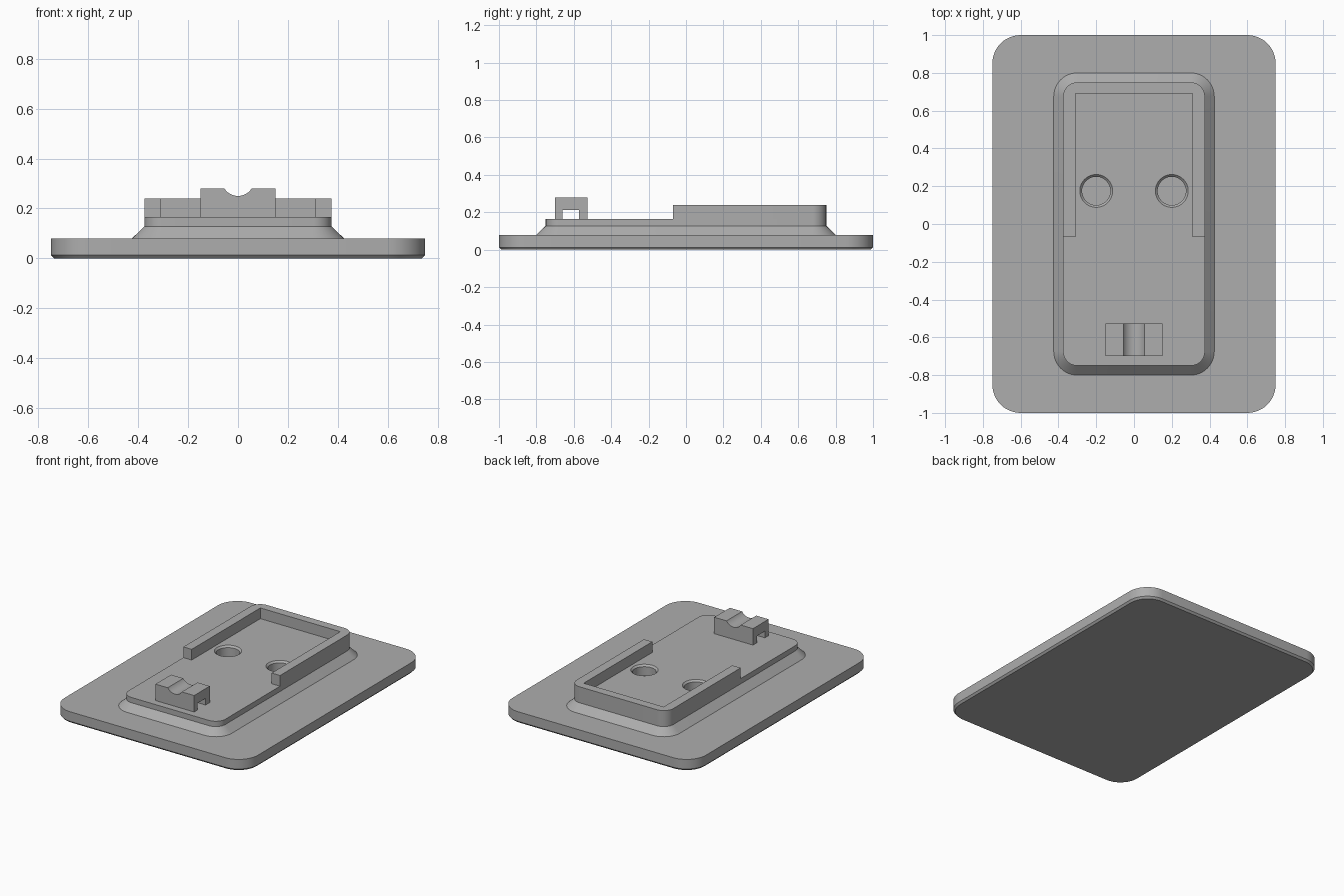
import bpy, bmesh
from math import sin, cos, pi

cube = bpy.data.objects.get("Cube")
if cube:
    bpy.data.objects.remove(cube, do_unlink=True)

grey = bpy.data.materials.new("plain grey")
grey.use_nodes = True
colour = (0.42, 0.42, 0.42, 1)
grey.diffuse_color = colour
grey.node_tree.nodes["Principled BSDF"].inputs["Base Color"].default_value = colour


def arc(cx, cy, r, start, end, steps=12):
    """Points on an arc, with angles in quarter turns."""
    angles = [(start + (end - start) * i / steps) * pi / 2 for i in range(steps + 1)]
    return [(cx + r * cos(a), cy + r * sin(a)) for a in angles]


def rounded(w, d, r):
    """Rounded rectangle outline from half width, half depth and radius."""
    pts = []
    for q, (sx, sy) in enumerate([(1, 1), (-1, 1), (-1, -1), (1, -1)]):
        pts += arc(sx * (w - r), sy * (d - r), r, q, q + 1)
    return pts


def loft(name, levels):
    """Closed solid through matching rings of 3D points."""
    bm = bmesh.new()
    rings = [[bm.verts.new(p) for p in ring] for ring in levels]
    n = len(rings[0])
    for a, b in zip(rings, rings[1:]):
        for i in range(n):
            j = (i + 1) % n
            bm.faces.new((a[i], a[j], b[j], b[i]))
    bm.faces.new(rings[0][::-1])
    bm.faces.new(rings[-1])
    bmesh.ops.recalc_face_normals(bm, faces=bm.faces)
    mesh = bpy.data.meshes.new(name)
    bm.to_mesh(mesh)
    bm.free()
    mesh.materials.append(grey)
    obj = bpy.data.objects.new(name, mesh)
    bpy.context.collection.objects.link(obj)
    return obj


def flat(outline, z):
    return [(x, y, z) for x, y in outline]


def activate(obj):
    bpy.ops.object.select_all(action="DESELECT")
    obj.select_set(True)
    bpy.context.view_layer.objects.active = obj


def cut(obj, cutter):
    mod = obj.modifiers.new("cut", "BOOLEAN")
    mod.operation = "DIFFERENCE"
    mod.solver = "EXACT"
    mod.object = cutter
    activate(obj)
    bpy.ops.object.modifier_apply(modifier=mod.name)
    bpy.data.objects.remove(cutter, do_unlink=True)


# Base plate with a chamfered lower edge
base = loft("base_plate", [
    flat(rounded(0.738, 0.988, 0.138), 0),
    flat(rounded(0.75, 1, 0.15), 0.013),
    flat(rounded(0.75, 1, 0.15), 0.08)])

# Raised platform with a sloping skirt
platform = loft("platform", [
    flat(rounded(0.425, 0.8, 0.125), 0.08),
    flat(rounded(0.375, 0.75, 0.075), 0.128),
    flat(rounded(0.375, 0.75, 0.075), 0.165)])

# Two blind holes with bevelled rims
for x in (-0.2, 0.2):
    sections = [(0.075, 0.09), (0.075, 0.153), (0.087, 0.165), (0.087, 0.2)]
    cut(platform, loft("hole_cutter", [
        flat(arc(x, 0.175, r, 0, 4, 48)[:-1], z) for r, z in sections]))

# Three-sided rim wall, open to the front
outline = [(0.31, -0.07), (0.375, -0.07)]
outline += arc(0.3, 0.675, 0.075, 0, 1) + arc(-0.3, 0.675, 0.075, 1, 2)
outline += [(-0.375, -0.07), (-0.31, -0.07), (-0.31, 0.69), (0.31, 0.69)]
wall = loft("rim_wall", [flat(outline, 0.165), flat(outline, 0.24)])

# Clip bridge: side profile with a tunnel, extruded across
back, front = -0.527, -0.70
profile = [(front, 0.165), (-0.66, 0.165), (-0.66, 0.212), (-0.573, 0.212),
           (-0.573, 0.165), (back, 0.165), (back, 0.28), (front, 0.28)]
clip = loft("clip_bridge", [[(x, y, z) for y, z in profile] for x in (-0.15, 0.15)])

# Rounded groove along the top of the clip
circle = arc(0, 0.315, 0.065, 0, 4, 48)[:-1]
cut(clip, loft("groove_cutter", [[(x, y, z) for x, z in circle] for y in (-0.8, -0.4)]))

for obj in (base, platform, wall, clip):
    activate(obj)
    bpy.ops.object.shade_smooth_by_angle(angle=pi / 7)
